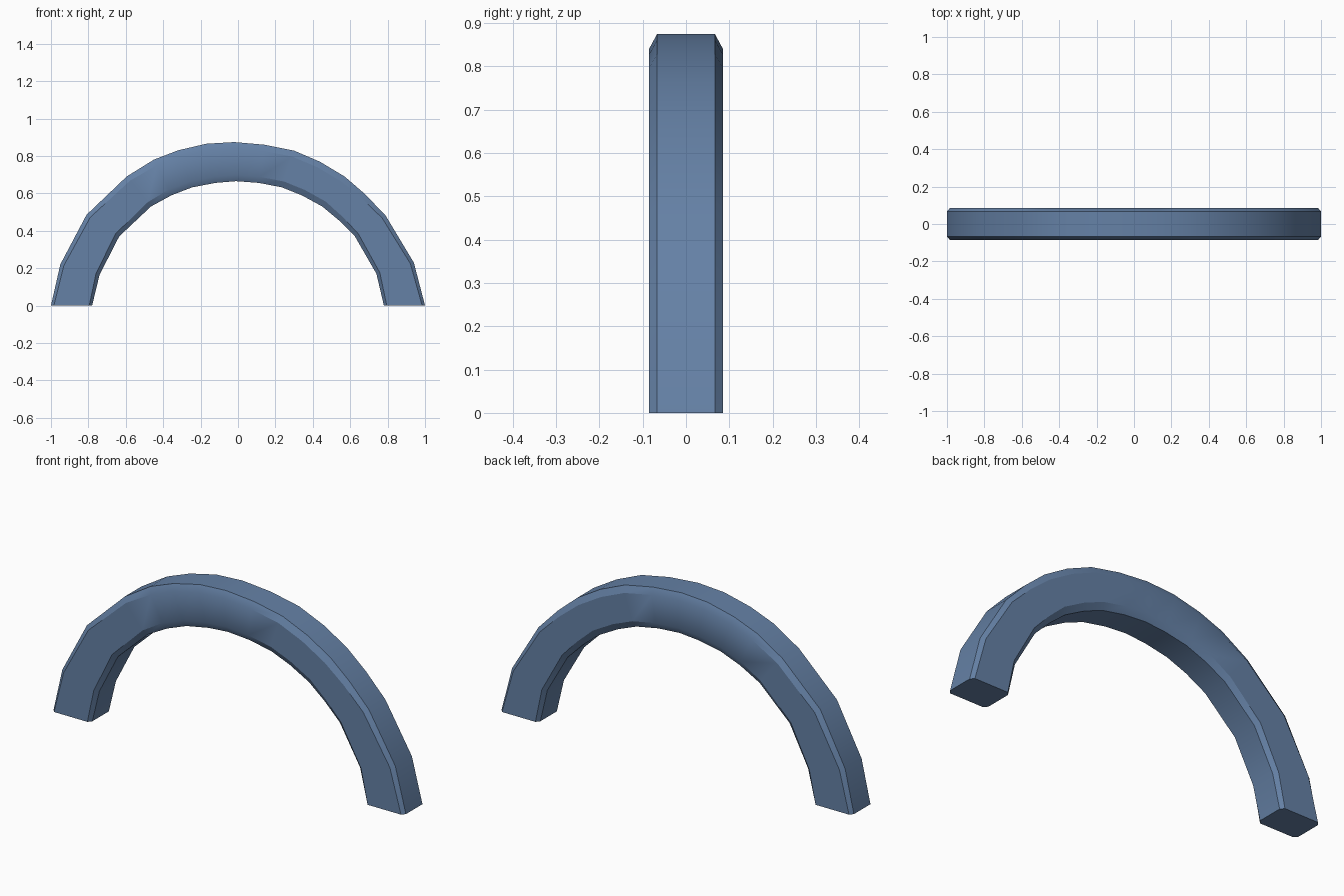
import bpy, bmesh
from mathutils import Vector

if "Cube" in bpy.data.objects:
    bpy.data.objects.remove(bpy.data.objects["Cube"])

# Matching outer and inner outline points (x, z) along the arch
outer = [(-1, 0), (-.95, .22), (-.81, .485), (-.595, .69), (-.45, .78), (-.32, .83),
         (-.17, .865), (-.02, .874), (.14, .86), (.3, .828), (.44, .768), (.57, .69),
         (.68, .595), (.79, .48), (.94, .23), (1, 0)]
inner = [(-.78, 0), (-.74, .165), (-.635, .37), (-.465, .53), (-.355, .59), (-.245, .632),
         (-.12, .656), (-.01, .665), (.11, .656), (.235, .632), (.34, .59), (.45, .53),
         (.54, .455), (.625, .37), (.74, .17), (.78, 0)]
FLAT, SIDE = 0.067, 0.085  # half-widths of rim faces and of the full body

bm = bmesh.new()
rings = []
last = len(outer) - 1
for i, (o, n) in enumerate(zip(outer, inner)):
    o, n = Vector((o[0], 0, o[1])), Vector((n[0], 0, n[1]))
    # Chamfer narrows toward the feet
    c = 0.07 + 0.09 * min(1, min(i, last - i) / 4)
    section = [(0, -FLAT), (0, FLAT), (c, SIDE), (1 - c, SIDE),
               (1, FLAT), (1, -FLAT), (1 - c, -SIDE), (c, -SIDE)]
    rings.append([bm.verts.new(o.lerp(n, t) + Vector((0, y, 0))) for t, y in section])

# Skin between neighbouring sections
for a, b in zip(rings, rings[1:]):
    for k in range(8):
        j = (k + 1) % 8
        bm.faces.new((a[k], a[j], b[j], b[k]))
# Flat feet
bm.faces.new(rings[0])
bm.faces.new(rings[-1])
bmesh.ops.recalc_face_normals(bm, faces=bm.faces)

mesh = bpy.data.meshes.new("arch")
bm.to_mesh(mesh)
bm.free()
arch = bpy.data.objects.new("arch", mesh)
bpy.context.collection.objects.link(arch)

# Blue finish
mat = bpy.data.materials.new("blue")
mat.diffuse_color = (0.13, 0.22, 0.38, 1)
mat.use_nodes = True
mat.node_tree.nodes["Principled BSDF"].inputs["Base Color"].default_value = mat.diffuse_color
mesh.materials.append(mat)

# Soft faces with crisp chamfer edges
bpy.context.view_layer.objects.active = arch
arch.select_set(True)
bpy.ops.object.shade_smooth_by_angle(angle=0.5)
